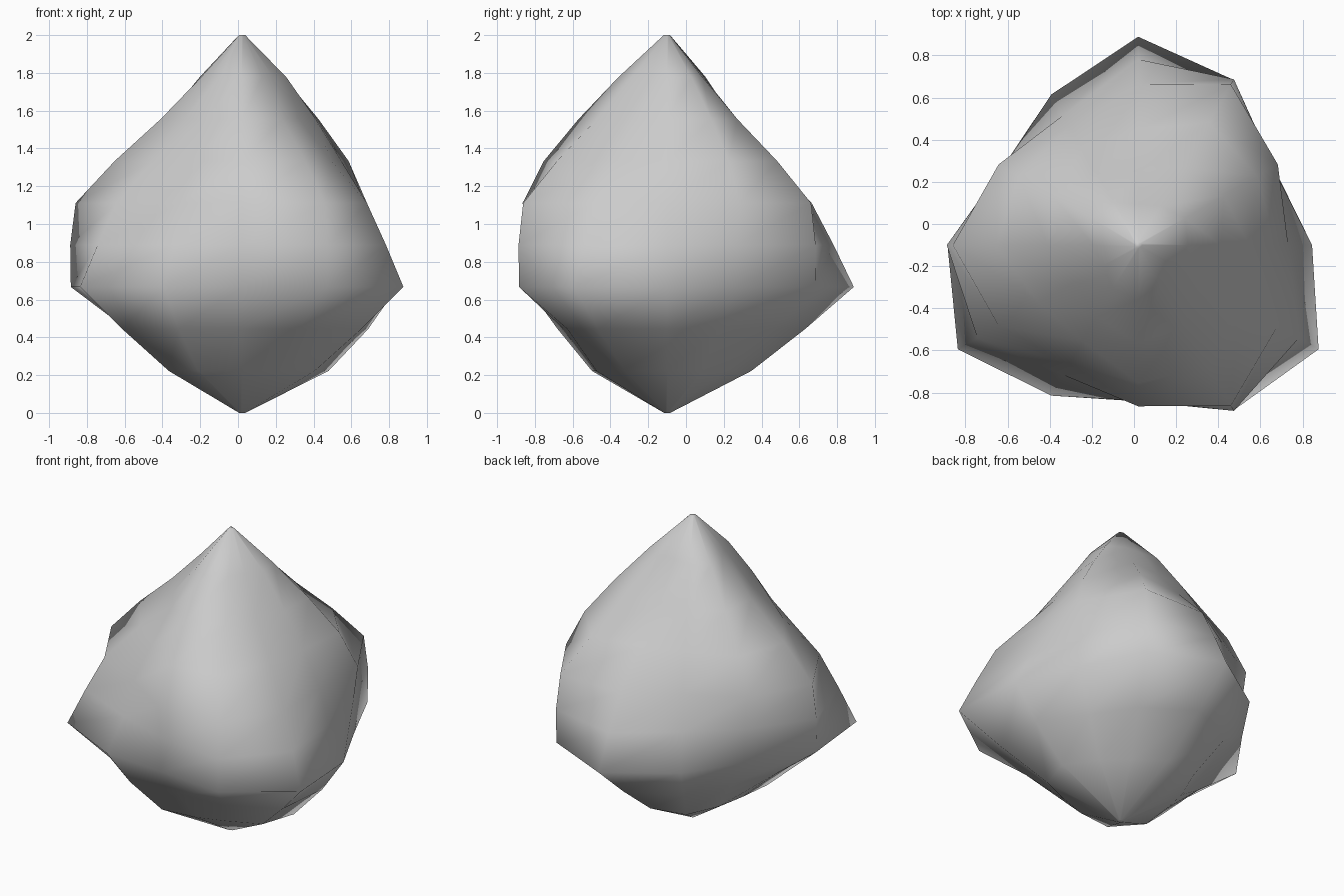
import bpy
import bmesh
from math import cos, sin, radians

cube = bpy.data.objects.get("Cube")
if cube:
    bpy.data.objects.remove(cube, do_unlink=True)

SIDES = 12
CENTRE = (0.02, -0.10)
STEP = 2 / 9
# Mean radius of each evenly spaced ring, bottom to top
RADII = [0.016, 0.41, 0.64, 0.865, 0.81, 0.765, 0.60, 0.41, 0.225, 0.016]
LOBE = 0.15    # depth of the three lobes
TWIST = 12     # degrees the lobes turn per ring

# Plain stone grey
grey = bpy.data.materials.new("stone_grey")
grey.use_nodes = True
colour = (0.6, 0.6, 0.6, 1)
grey.diffuse_color = colour
grey.node_tree.nodes["Principled BSDF"].inputs["Base Color"].default_value = colour

# Three-lobed twisted body, closed at both tips
bm = bmesh.new()
rings = []
for i, radius in enumerate(RADII):
    ring = []
    for j in range(SIDES):
        angle = 360 * j / SIDES
        r = radius * (1 + LOBE * cos(radians(3 * (angle + TWIST * i))))
        a = radians(angle)
        ring.append(bm.verts.new((CENTRE[0] + r * cos(a), CENTRE[1] + r * sin(a), STEP * i)))
    rings.append(ring)
for low, high in zip(rings, rings[1:]):
    for j in range(SIDES):
        k = (j + 1) % SIDES
        bm.faces.new((low[j], low[k], high[k], high[j]))
bm.faces.new(rings[0][::-1])
bm.faces.new(rings[-1])
bmesh.ops.recalc_face_normals(bm, faces=bm.faces)
for face in bm.faces:
    face.smooth = True

mesh = bpy.data.meshes.new("twisted_stone")
bm.to_mesh(mesh)
bm.free()
mesh.materials.append(grey)
stone = bpy.data.objects.new("twisted_stone", mesh)
bpy.context.collection.objects.link(stone)
